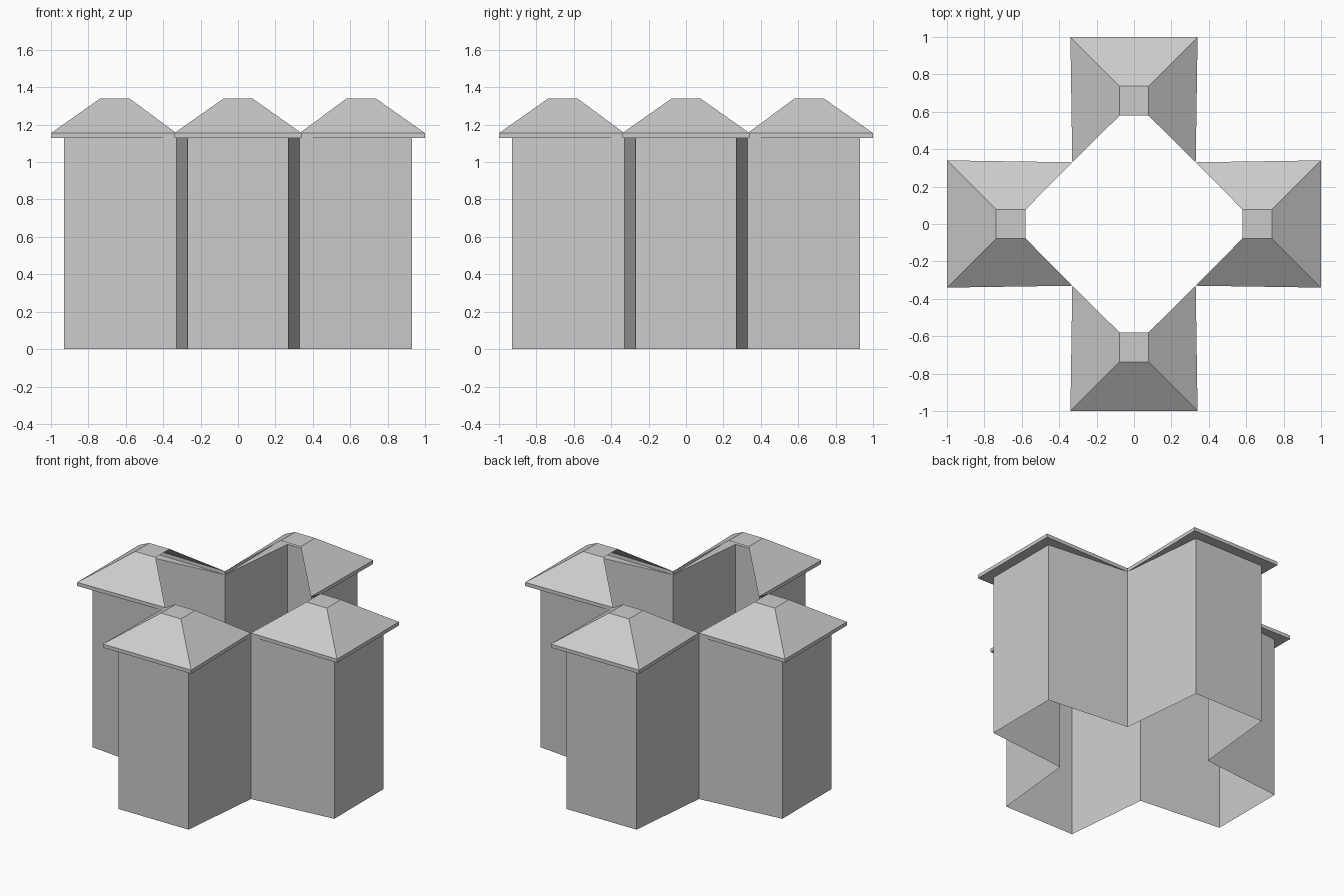
import bpy, math
from mathutils import Matrix, Vector

if "Cube" in bpy.data.objects:
    bpy.data.objects.remove(bpy.data.objects["Cube"])

H_WALL, H_EAVE, H_TOP = 1.13, 1.155, 1.34


def make(name, verts, faces):
    me = bpy.data.meshes.new(name)
    me.from_pydata(verts, [], faces)
    me.update()
    ob = bpy.data.objects.new(name, me)
    bpy.context.collection.objects.link(ob)
    return ob


def turned(points, k):
    rot = Matrix.Rotation(k * math.pi / 2, 3, 'Z')
    return [tuple(rot @ Vector(p)) for p in points]


# Cross-shaped outer wall, open at top and bottom (counter-clockwise outline)
wing = [(-0.33, -0.33, 0), (-0.27, -0.93, 0), (0.27, -0.93, 0)]
outline = [p for k in range(4) for p in turned(wing, k)]
n = len(outline)
make("walls", outline + [(x, y, H_WALL) for x, y, _ in outline],
     [(i, (i + 1) % n, n + (i + 1) % n, n + i) for i in range(n)])

# One wing's roof: strips running inner corner - outer corners - inner corner
wall_ring = [(-0.33, -0.33), (-0.27, -0.93), (0.27, -0.93), (0.33, -0.33)]
eave_ring = [(-0.33, -0.33), (-0.34, -1), (0.34, -1), (0.33, -0.33)]
top_ring = [(-0.077, -0.58), (-0.077, -0.737), (0.077, -0.737), (0.077, -0.58)]
rings = [(wall_ring, H_WALL), (eave_ring, H_WALL),
         (eave_ring, H_EAVE), (top_ring, H_TOP)]
roof = [(x, y, z) for ring, z in rings for x, y in ring]

# Soffit, fascia and slopes (inward side left open), then the flat cap
faces = []
for r in range(3):
    for c in range(3):
        a = r * 4 + c
        quad = (a, a + 1, a + 5, a + 4)
        # The soffit meets the wall at a shared corner, so drop repeats there
        if r == 0 and c == 0:
            quad = (a + 4, a + 1, a + 5)
        elif r == 0 and c == 2:
            quad = (a, a + 1, a + 4)
        faces.append(quad)
faces.append((12, 13, 14, 15))

for k, side in enumerate(("front", "right", "back", "left")):
    make(side + "_roof", turned(roof, k), faces)
